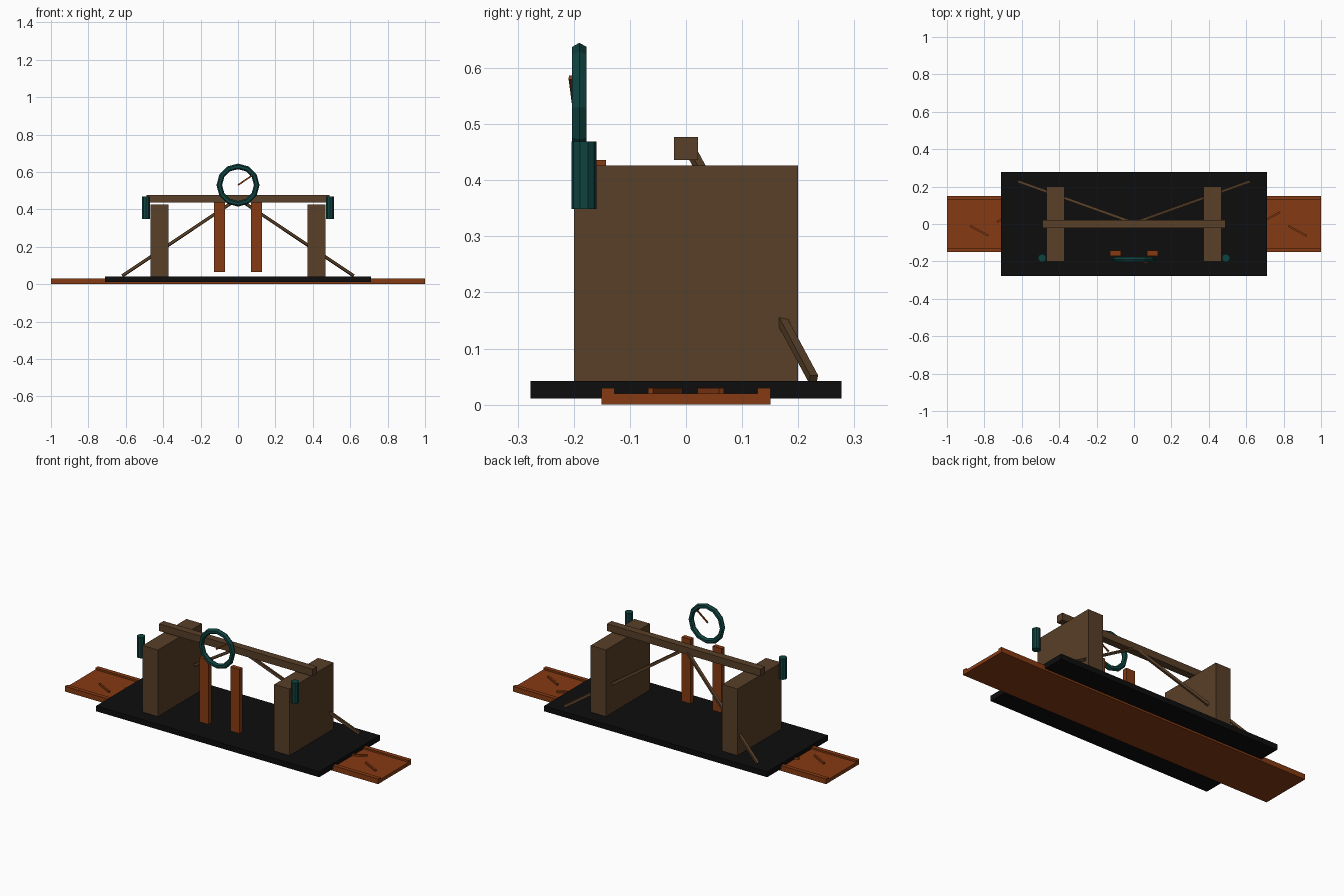
import bpy, math
from mathutils import Vector, Matrix

if "Cube" in bpy.data.objects:
    bpy.data.objects.remove(bpy.data.objects["Cube"])


def material(name, rgb):
    m = bpy.data.materials.new(name)
    m.diffuse_color = (*rgb, 1)
    m.use_nodes = True
    m.node_tree.nodes["Principled BSDF"].inputs["Base Color"].default_value = m.diffuse_color
    return m


ORANGE = material("rust orange", (0.235, 0.042, 0.006))
BROWN = material("wood brown", (0.098, 0.050, 0.021))
TEAL = material("dark teal", (0.0048, 0.055, 0.050))
BLACK = material("black", (0.004, 0.004, 0.004))


def finish(name, mat):
    o = bpy.context.object
    o.name = name
    o.data.materials.append(mat)
    return o


def box(name, mat, lo, hi):
    """Box between two corners."""
    lo, hi = Vector(lo), Vector(hi)
    bpy.ops.mesh.primitive_cube_add(size=1)
    o = finish(name, mat)
    o.matrix_world = Matrix.Translation((lo + hi) / 2) @ Matrix.Diagonal((*(hi - lo), 1))
    return o


def bar(name, mat, a, b, w, h):
    """Square-section bar from a to b."""
    a, b = Vector(a), Vector(b)
    bpy.ops.mesh.primitive_cube_add(size=1)
    o = finish(name, mat)
    rot = (b - a).to_track_quat('X', 'Z').to_matrix().to_4x4()
    o.matrix_world = (Matrix.Translation((a + b) / 2) @ rot
                      @ Matrix.Diagonal(((b - a).length, w, h, 1)))
    return o


# long conveyor tray with side rims
box("tray_floor", ORANGE, (-1, -0.151, 0), (1, 0.151, 0.02))
for s, side in ((-1, "front"), (1, "back")):
    y0, y1 = sorted((s * 0.127, s * 0.151))
    box("tray_rim_" + side, ORANGE, (-1, y0, 0.019), (1, y1, 0.03))

# zigzag slats on the tray
for i in range(13):
    x = -0.826 + i * 0.1417
    t = 1 if i % 2 else -1
    y = 0.037 * t
    bar("tray_slat", ORANGE, (x - 0.048, y - 0.026 * t, 0.0245),
        (x + 0.048, y + 0.026 * t, 0.0245), 0.01, 0.01)

# base platform and overhead beam
box("platform", BLACK, (-0.712, -0.277, 0.011), (0.712, 0.277, 0.042))
box("top_beam", BROWN, (-0.49, -0.021, 0.436), (0.49, 0.021, 0.477))

for s, side in ((-1, "left"), (1, "right")):
    # side walls
    x0, x1 = sorted((s * 0.371, s * 0.469))
    box("side_wall_" + side, BROWN, (x0, -0.2, 0.04), (x1, 0.2, 0.426))
    # rear diagonal braces
    bar("brace_" + side, BROWN, (s * 0.617, 0.227, 0.046), (0, 0.006, 0.458), 0.015, 0.015)
    # hanging posts
    x0, x1 = sorted((s * 0.07, s * 0.128))
    box("post_" + side, ORANGE, (x0, -0.17, 0.065), (x1, -0.143, 0.436))
    # corner canisters
    bpy.ops.mesh.primitive_cylinder_add(vertices=10, radius=0.0225, depth=0.12,
                                        location=(s * 0.491, -0.182, 0.409))
    finish("canister_" + side, TEAL)

# gauge ring and its needle
bpy.ops.mesh.primitive_torus_add(major_segments=12, minor_segments=6, major_radius=0.1,
                                 minor_radius=0.015, location=(0, -0.19, 0.53),
                                 rotation=(math.pi / 2, 0, 0))
ring = finish("gauge_ring", TEAL)
for p in ring.data.polygons:
    p.use_smooth = False
bar("gauge_needle", ORANGE, (0, -0.199, 0.53), (0.077, -0.206, 0.583), 0.006, 0.008)
